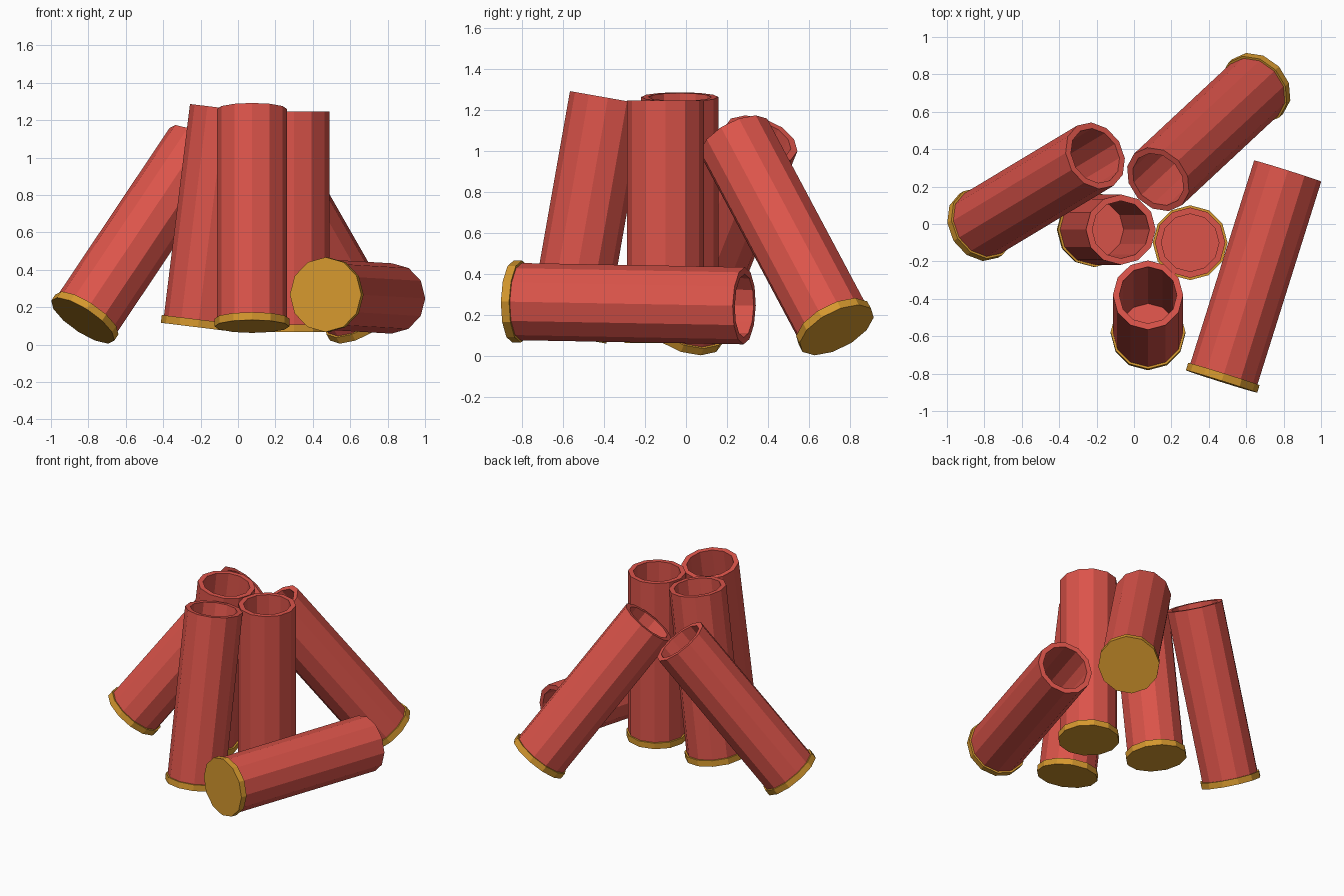
import bpy, bmesh, math
from mathutils import Vector, Matrix

if "Cube" in bpy.data.objects:
    bpy.data.objects.remove(bpy.data.objects["Cube"])

SIDES = 12
LENGTH = 1.18
CAP_H = 0.042
CAP_R = 0.2
TUBE_R = 0.188
BORE_R = 0.154


def material(name, rgb):
    m = bpy.data.materials.new(name)
    m.diffuse_color = (*rgb, 1)
    m.use_nodes = True
    m.node_tree.nodes["Principled BSDF"].inputs["Base Color"].default_value = m.diffuse_color
    return m


red = material("red casing", (0.71, 0.088, 0.068))
brass = material("brass", (0.66, 0.31, 0.027))


def revolve(name, profile, mat, matrix):
    """Spin (radius, height) points around z; both ends are closed with a flat face."""
    bm = bmesh.new()
    rings = []
    for r, h in profile:
        rings.append([bm.verts.new((r * math.cos(a), r * math.sin(a), h))
                      for a in (2 * math.pi * i / SIDES for i in range(SIDES))])
    for lo, hi in zip(rings, rings[1:]):
        for i in range(SIDES):
            j = (i + 1) % SIDES
            bm.faces.new((lo[i], lo[j], hi[j], hi[i]))
    bm.faces.new(rings[0][::-1])
    bm.faces.new(rings[-1])
    bmesh.ops.recalc_face_normals(bm, faces=bm.faces)
    mesh = bpy.data.meshes.new(name)
    bm.to_mesh(mesh)
    bm.free()
    mesh.materials.append(mat)
    ob = bpy.data.objects.new(name, mesh)
    ob.matrix_world = matrix
    bpy.context.collection.objects.link(ob)


def shell(name, base, heading, tilt):
    """Open tube with a brass base; the mouth leans by tilt degrees towards heading."""
    matrix = (Matrix.Translation(Vector(base))
              @ Matrix.Rotation(math.radians(heading), 4, 'Z')
              @ Matrix.Rotation(math.radians(tilt), 4, 'Y'))
    # hollow casing: outside wall, rim, bore, floor
    revolve(name + "_casing",
            [(TUBE_R, CAP_H - 0.01), (TUBE_R, LENGTH), (BORE_R, LENGTH), (BORE_R, CAP_H + 0.005)],
            red, matrix)
    # flanged base
    revolve(name + "_base", [(CAP_R, 0), (CAP_R, CAP_H)], brass, matrix)


# standing group
shell("upright_shell", (0.30, -0.10, 0.066), 0, 0)
shell("front_shell", (0.075, -0.585, 0.097), 90, 10)
shell("middle_shell", (-0.214, -0.03, 0.092), 0, 7)
# shells leaning on the group
shell("left_leaning_shell", (-0.83, -0.009, 0.128), 31, 38)
shell("back_leaning_shell", (0.66, 0.734, 0.128), 223, 38)
# shell lying on its side
shell("lying_shell", (0.468, -0.842, 0.267), 72.55, 91)
